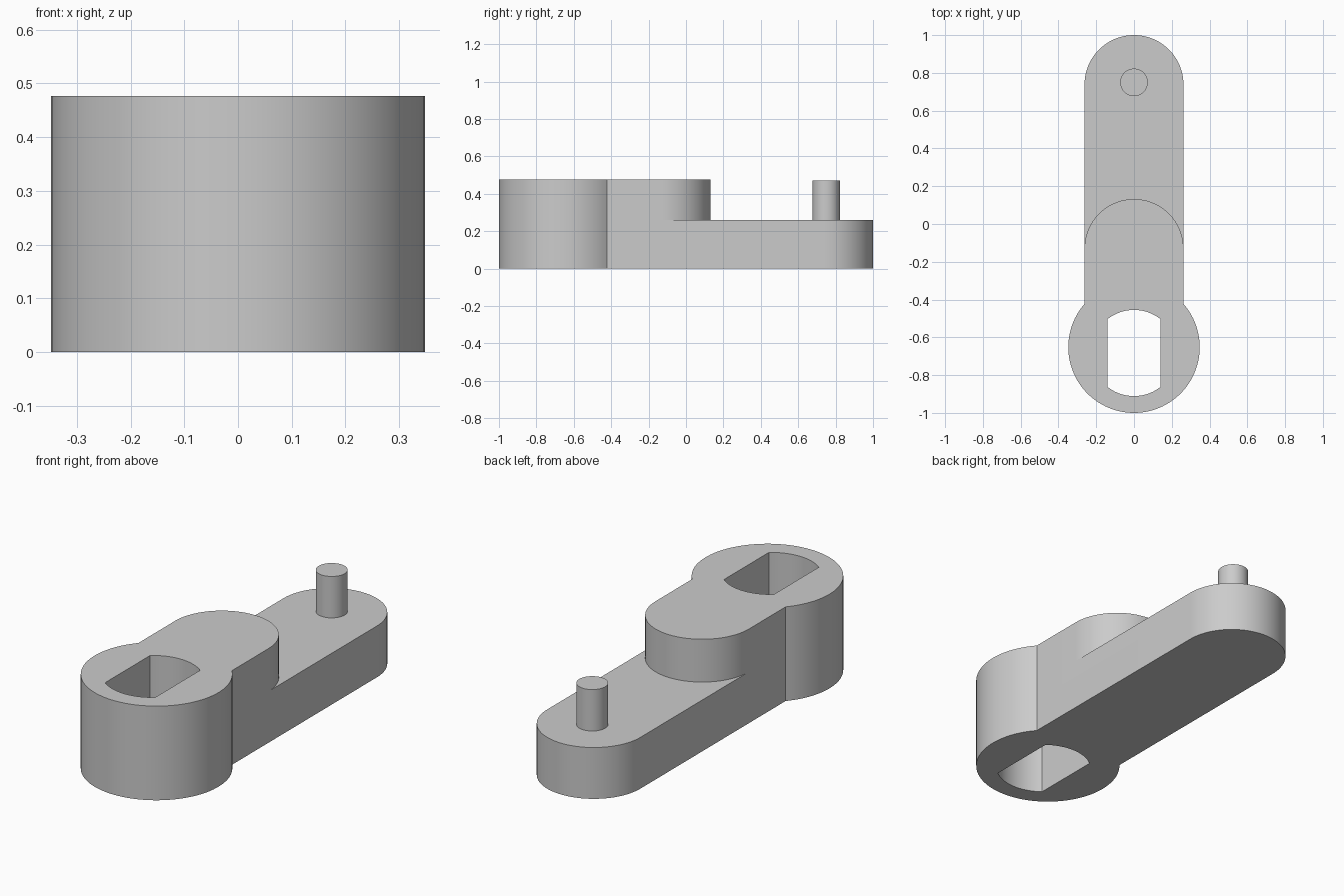
import bpy
import bmesh
from math import asin, acos, cos, sin, pi

cube = bpy.data.objects.get("Cube")
if cube:
    bpy.data.objects.remove(cube, do_unlink=True)

HUB_Y, HUB_R = -0.652, 0.348
ARM_R, ARM_Y, STEP_Y = 0.262, 0.738, -0.13
TOP, ARM_TOP, PIN_TOP = 0.477, 0.26, 0.47
SLOT_Y, SLOT_R, SLOT_HALF = -0.683, 0.228, 0.14

grey = bpy.data.materials.new("plain grey")
grey.use_nodes = True
colour = (0.6, 0.6, 0.6, 1)
grey.diffuse_color = colour
grey.node_tree.nodes["Principled BSDF"].inputs["Base Color"].default_value = colour


def arc(y, r, start, end, steps):
    return [(r * cos(start + (end - start) * i / steps),
             y + r * sin(start + (end - start) * i / steps))
            for i in range(steps + 1)]


def prism(name, outline, z0, z1):
    bm = bmesh.new()
    face = bm.faces.new([bm.verts.new((x, y, z0)) for x, y in outline])
    top = bmesh.ops.extrude_face_region(bm, geom=[face])["geom"]
    bmesh.ops.translate(bm, vec=(0, 0, z1 - z0),
                        verts=[v for v in top if isinstance(v, bmesh.types.BMVert)])
    bmesh.ops.recalc_face_normals(bm, faces=bm.faces)
    mesh = bpy.data.meshes.new(name)
    bm.to_mesh(mesh)
    bm.free()
    mesh.materials.append(grey)
    obj = bpy.data.objects.new(name, mesh)
    bpy.context.collection.objects.link(obj)
    return obj


def combine(target, tool, operation):
    bpy.context.view_layer.objects.active = target
    mod = target.modifiers.new(tool.name, "BOOLEAN")
    mod.operation, mod.solver, mod.object = operation, "EXACT", tool
    bpy.ops.object.modifier_apply(modifier=mod.name)
    bpy.data.objects.remove(tool, do_unlink=True)


# Round hub and straight arm with a rounded end
neck = acos(ARM_R / HUB_R)
crank = prism("crank_arm",
              arc(HUB_Y, HUB_R, pi - neck, 2 * pi + neck, 72)
              + arc(ARM_Y, ARM_R, 0, pi, 48), 0, TOP)

# Lower the outer arm, leaving a rounded step
step_cut = prism("step_cutter",
                 arc(STEP_Y, ARM_R, 0, pi, 48)
                 + [(-0.5, STEP_Y), (-0.5, 1.2), (0.5, 1.2), (0.5, STEP_Y)],
                 ARM_TOP, TOP + 0.2)
combine(crank, step_cut, "DIFFERENCE")

# Shaft hole with two flat sides
flat = asin(SLOT_HALF / SLOT_R)
slot = prism("shaft_hole_cutter",
             arc(SLOT_Y, SLOT_R, pi / 2 - flat, pi / 2 + flat, 20)
             + arc(SLOT_Y, SLOT_R, 1.5 * pi - flat, 1.5 * pi + flat, 20),
             -0.1, TOP + 0.1)
combine(crank, slot, "DIFFERENCE")

# Handle pin
pin = prism("handle_pin", arc(0.75, 0.073, 0, 2 * pi, 48)[:-1], 0.15, PIN_TOP)
combine(crank, pin, "UNION")

bpy.ops.object.select_all(action="DESELECT")
crank.select_set(True)
bpy.context.view_layer.objects.active = crank
bpy.ops.object.shade_smooth_by_angle(angle=pi / 6)
